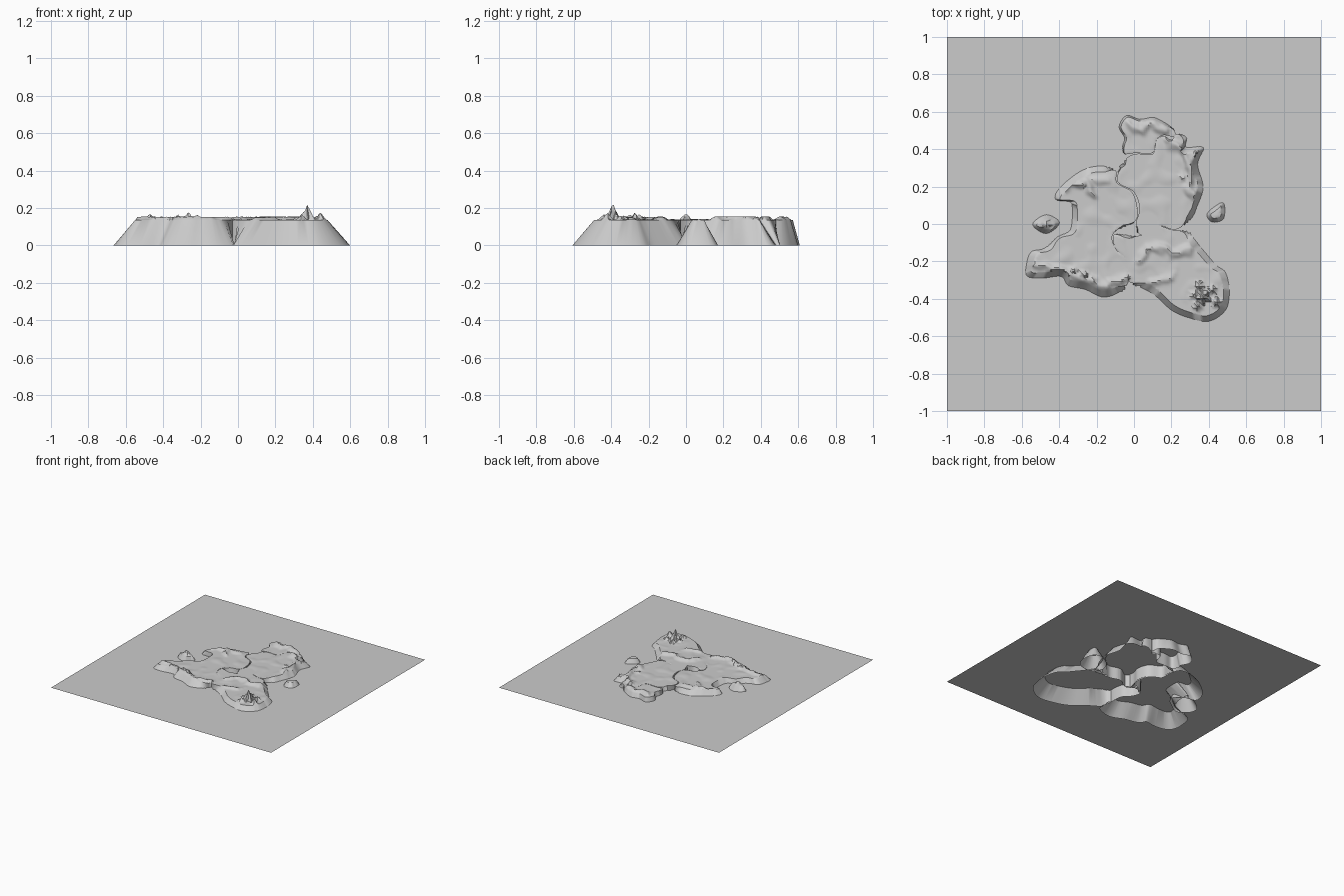
import bpy, bmesh, math
from mathutils import Vector, noise
from mathutils.geometry import delaunay_2d_cdt

if "Cube" in bpy.data.objects:
    bpy.data.objects.remove(bpy.data.objects["Cube"])

SEA, TOP, STEP = 0.10, 0.135, 0.0105

# Coastline control points, counter-clockwise or clockwise
west = [(-.03,-.31),(-.09,-.37),(-.17,-.39),(-.26,-.35),(-.35,-.33),(-.39,-.28),(-.49,-.29),
        (-.57,-.28),(-.575,-.22),(-.55,-.15),(-.48,-.13),(-.41,-.07),(-.34,-.03),(-.33,.09),
        (-.35,.12),(-.42,.13),(-.40,.19),(-.29,.28),(-.19,.31),(-.10,.29),(-.09,.22),
        (-.01,.17),(.02,.07),(0,.01),(-.11,-.05),(-.10,-.13),(-.04,-.19)]
centre = [(-.09,.23),(-.05,.34),(.01,.375),(.10,.375),(.12,.45),(.16,.47),(.20,.45),(.23,.48),
          (.28,.46),(.28,.41),(.37,.41),(.34,.32),(.37,.20),(.34,.10),(.30,.02),(.22,-.03),
          (.13,-.01),(.04,-.06),(.01,0),(.03,.08),(0,.17)]
north = [(-.05,.375),(-.06,.42),(-.05,.46),(-.08,.52),(-.04,.58),(.03,.56),(.10,.57),(.15,.55),
         (.21,.51),(.22,.465),(.16,.475),(.12,.45),(.10,.38),(.01,.38)]
south = [(-.11,-.06),(-.05,-.06),(.04,-.06),(.12,-.01),(.20,-.03),(.29,-.05),(.37,-.14),
         (.44,-.22),(.49,-.26),(.51,-.36),(.49,-.46),(.40,-.52),(.29,-.50),(.20,-.46),
         (.11,-.38),(.02,-.33),(-.03,-.30),(-.04,-.20),(-.10,-.13)]
east_islet = [(.39,.05),(.44,.10),(.48,.11),(.48,.03),(.42,.01)]
west_islet = [(-.54,.005),(-.47,.05),(-.40,.015),(-.42,-.025),(-.47,-.05),(-.52,-.03)]

# Peaks: x, y, height, radius
peaks = [(.37,-.39,.092,.04),(.35,-.33,.03,.03),(.34,-.44,.035,.03),(.42,-.35,.03,.03),
         (.44,-.42,.045,.03),(.32,-.38,.025,.03),(-.32,-.25,.035,.03),(-.28,-.27,.032,.03),
         (-.262,-.275,.05,.025),(-.22,-.30,.035,.03),(-.36,-.28,.02,.03),(-.47,0,.035,.045),
         (.34,.375,.03,.03),(.26,.25,.015,.03)]

# Ridges: height, polyline
ridges = [(.02, [(.18,.44),(.28,.38),(.31,.28),(.29,.20),(.33,.14)]),
          (.018, [(.03,-.20),(.08,-.13),(.14,-.12),(.19,-.16),(.30,-.14)]),
          (.015, [(.10,-.31),(.20,-.28)]),
          (.02, [(-.37,.20),(-.25,.23),(-.22,.15)]),
          (.012, [(-.25,.23),(-.13,.24)]),
          (.018, [(-.54,-.22),(-.40,-.24),(-.30,-.28),(-.15,-.33),(-.05,-.29)]),
          (.018, [(-.03,.53),(.04,.50),(.08,.54),(.17,.50)])]


def smooth_loop(pts, n=5):
    """Closed Catmull-Rom through the control points."""
    P = [Vector(p) for p in pts]
    if sum(a.x*b.y - b.x*a.y for a, b in zip(P, P[1:] + P[:1])) < 0:
        P.reverse()
    out = []
    for i in range(len(P)):
        a, b, c, d = (P[(i + k - 1) % len(P)] for k in range(4))
        for j in range(n):
            t = j / n
            out.append(.5 * (2*b + (c-a)*t + (2*a-5*b+4*c-d)*t*t + (3*b-a-3*c+d)*t**3))
    return out


def seg_dist(p, a, b):
    ab = b - a
    t = max(0, min(1, (p - a).dot(ab) / ab.length_squared))
    return (p - a - ab*t).length


def height(p):
    """Plateau with rolling noise, ridges and sharp peaks."""
    q = Vector((p.x*13, p.y*13, .7))
    h = max(0, noise.noise(q)) * .008
    w = p + Vector((noise.noise(q*1.5), noise.noise(q*1.5 + Vector((9, 4, 2))))) * .02
    for hh, line in ridges:
        d = min(seg_dist(w, Vector(a), Vector(b)) for a, b in zip(line, line[1:]))
        h = max(h, hh * math.exp(-(d/.02)**2))
    for x, y, hh, r in peaks:
        v = p - Vector((x, y))
        star = r * (1 + .3*math.cos(5*math.atan2(v.y, v.x) + x*40))
        h = max(h, hh * max(0, 1 - v.length/star) ** 1.3)
    return TOP + h


def island(name, loop, others, flare):
    n = len(loop)
    mid = sum(loop, Vector((0, 0))) / n
    # Coast slopes outward; borders shared with a neighbour stay upright
    near = [min((p - o).length for o in others) for p in loop]
    weight = [max(0, min(1, (d - .02) / .05)) for d in near]
    top, low = [], []
    for i, p in enumerate(loop):
        t = loop[(i + 4) % n] - loop[i - 4]
        d = (Vector((t.y, -t.x)).normalized() + (p - mid).normalized())
        d = d.normalized() * flare * weight[i] if d.length > .3 else d * 0
        top.append(p - d*.35)
        low.append(p + d)
    # Triangulated plateau
    xs, ys = [p.x for p in top], [p.y for p in top]
    grid = [Vector((min(xs) + i*STEP, min(ys) + j*STEP))
            for i in range(int((max(xs) - min(xs)) / STEP) + 1)
            for j in range(int((max(ys) - min(ys)) / STEP) + 1)]
    grid = [g for g in grid if min((g - p).length for p in top) > STEP*.5]
    v, e, f, ov, oe, of = delaunay_2d_cdt(top + grid, [], [list(range(n))], 1, 1e-5)
    where = {o: k for k, src in enumerate(ov) for o in src}
    rim = [where[i] for i in range(n)]
    rimset = set(rim)
    bm = bmesh.new()
    bv = [bm.verts.new((p.x, p.y, TOP if k in rimset else height(p))) for k, p in enumerate(v)]
    for tri in f:
        bm.faces.new([bv[k] for k in tri])
    # Open skirt down to the sea bed
    bed = [bm.verts.new((p.x, p.y, 0)) for p in low]
    for i in range(n):
        j = (i + 1) % n
        if rim[i] != rim[j]:
            bm.faces.new((bed[i], bed[j], bv[rim[j]], bv[rim[i]]))
    bmesh.ops.delete(bm, geom=[x for x in bm.verts if not x.link_faces], context='VERTS')
    for x in bm.faces:
        x.smooth = True
    add(name, bm).data.set_sharp_from_angle(angle=math.radians(38))


def add(name, bm):
    me = bpy.data.meshes.new(name)
    bm.to_mesh(me)
    bm.free()
    ob = bpy.data.objects.new(name, me)
    bpy.context.collection.objects.link(ob)
    return ob


# Sea surface
bm = bmesh.new()
bmesh.ops.create_grid(bm, x_segments=1, y_segments=1, size=1)
for vert in bm.verts:
    vert.co.z = SEA
add("sea", bm)

# Land masses
lands = [("west_land", west, .09), ("centre_land", centre, .08), ("north_land", north, .03),
         ("south_land", south, .09), ("east_islet", east_islet, .06), ("west_islet", west_islet, .06)]
loops = [smooth_loop(pts) for _, pts, _ in lands]
for k, (name, _, flare) in enumerate(lands):
    island(name, loops[k], [p for m, l in enumerate(loops) if m != k for p in l], flare)
